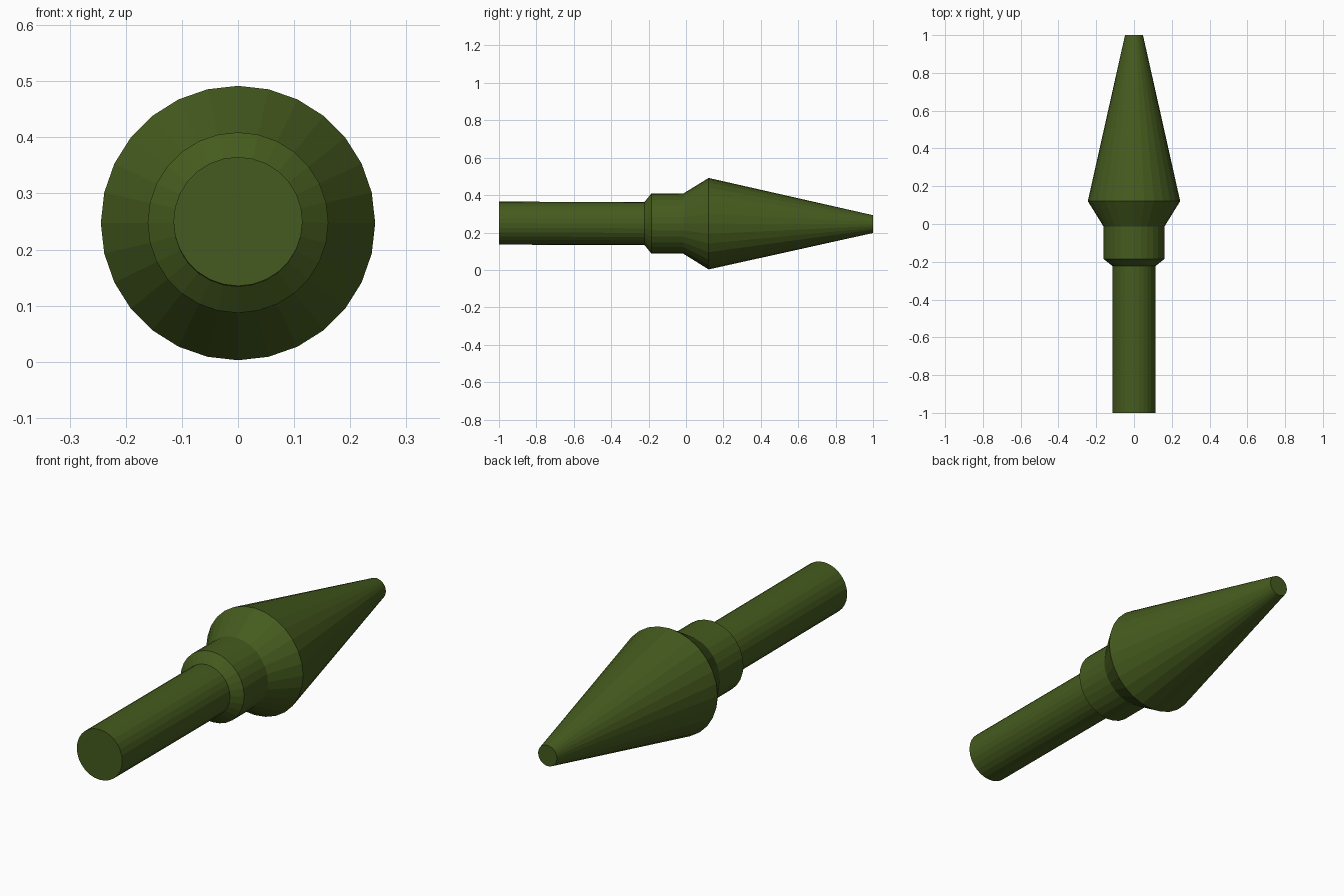
import bpy, bmesh
from math import sin, cos, tau

if "Cube" in bpy.data.objects:
    bpy.data.objects.remove(bpy.data.objects["Cube"])

SIDES = 28
# (y, radius) along the axis: shaft, collar, flare, cone tip
PROFILE = [(-1.0, 0.115), (-0.222, 0.115), (-0.185, 0.161),
           (-0.014, 0.161), (0.121, 0.2445), (1.0, 0.0475)]


def axis_height(y):
    # the axis dips very slightly toward the tip
    return 0.2475 - 0.0025 * y


# Turned body: one ring per profile point, flat faces
bm = bmesh.new()
rings = []
for y, r in PROFILE:
    rings.append([bm.verts.new((r * sin(tau * i / SIDES), y,
                                axis_height(y) + r * cos(tau * i / SIDES)))
                  for i in range(SIDES)])
for a, b in zip(rings, rings[1:]):
    for i in range(SIDES):
        j = (i + 1) % SIDES
        bm.faces.new((a[i], a[j], b[j], b[i]))

# End caps
bm.faces.new(rings[0])
bm.faces.new(rings[-1])
bmesh.ops.recalc_face_normals(bm, faces=bm.faces)

mesh = bpy.data.meshes.new("pointed_body")
bm.to_mesh(mesh)
bm.free()
body = bpy.data.objects.new("pointed_body", mesh)
bpy.context.collection.objects.link(body)

# Olive green
green = bpy.data.materials.new("olive_green")
green.diffuse_color = (0.06, 0.105, 0.013, 1)
green.use_nodes = True
green.node_tree.nodes["Principled BSDF"].inputs["Base Color"].default_value = green.diffuse_color
mesh.materials.append(green)
